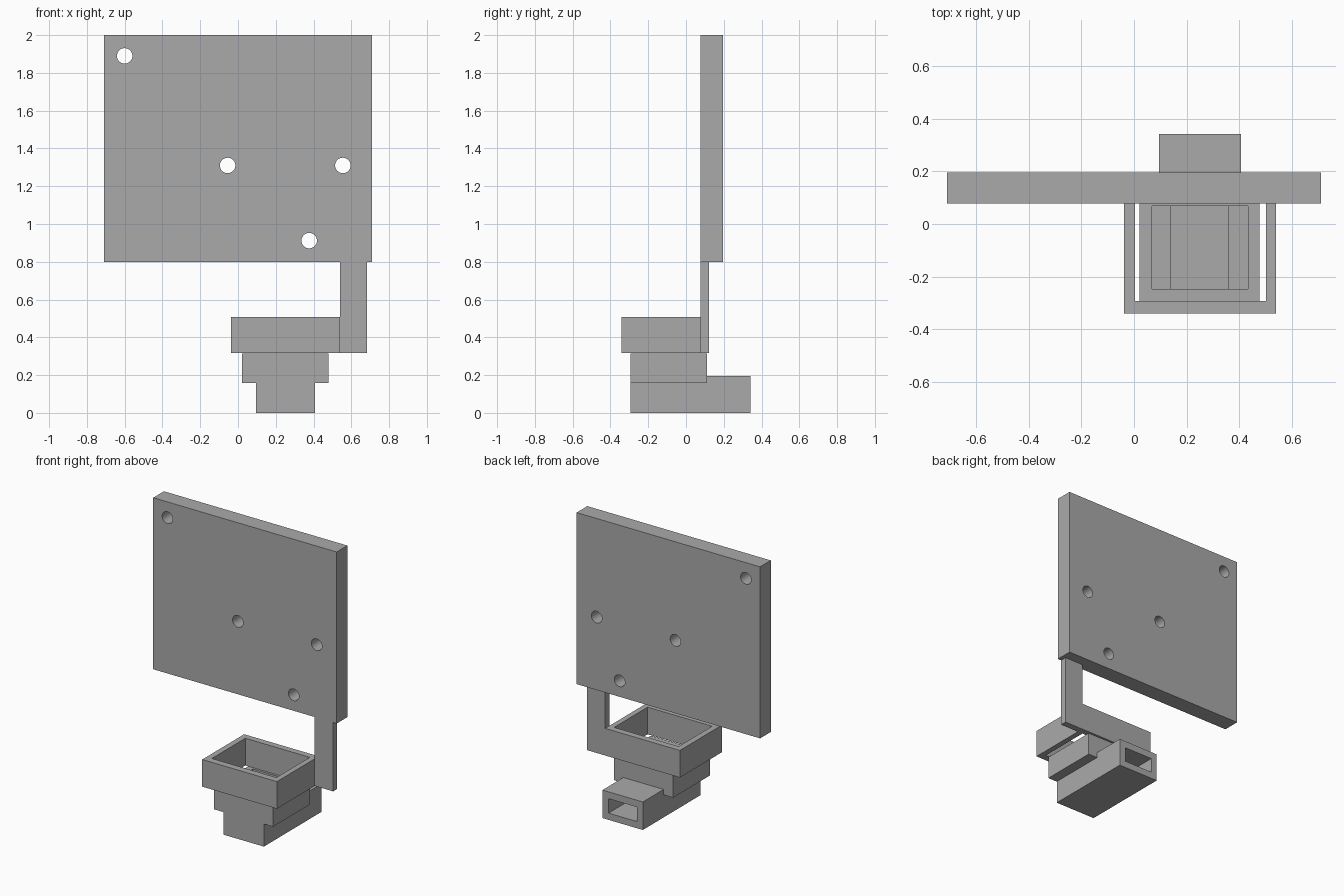
import bpy
import bmesh
from mathutils import Vector

if "Cube" in bpy.data.objects:
    bpy.data.objects.remove(bpy.data.objects["Cube"], do_unlink=True)

grey = bpy.data.materials.new("plain grey")
grey.use_nodes = True
color = (0.4, 0.4, 0.4, 1)
grey.diffuse_color = color
grey.node_tree.nodes["Principled BSDF"].inputs["Base Color"].default_value = color


def prism(name, profile, axis, low, high):
    """Extrude a closed 2D profile along the y or z axis."""
    def place(a, b, c):
        return Vector((a, c, b)) if axis == "y" else Vector((a, b, c))
    bm = bmesh.new()
    face = bm.faces.new([bm.verts.new(place(a, b, low)) for a, b in profile])
    moved = bmesh.ops.extrude_face_region(bm, geom=[face])["geom"]
    verts = [v for v in moved if isinstance(v, bmesh.types.BMVert)]
    bmesh.ops.translate(bm, verts=verts, vec=place(0, 0, high - low))
    bmesh.ops.recalc_face_normals(bm, faces=bm.faces)
    mesh = bpy.data.meshes.new(name)
    bm.to_mesh(mesh)
    bm.free()
    mesh.materials.append(grey)
    obj = bpy.data.objects.new(name, mesh)
    bpy.context.collection.objects.link(obj)
    return obj


def box(name, x, y, z):
    corners = [(x[0], y[0]), (x[1], y[0]), (x[1], y[1]), (x[0], y[1])]
    return prism(name, corners, "z", *z)


def combine(target, tool, operation):
    """Apply a boolean and discard the tool object."""
    mod = target.modifiers.new(operation.lower(), "BOOLEAN")
    mod.operation = operation
    mod.solver = "EXACT"
    mod.object = tool
    bpy.context.view_layer.objects.active = target
    bpy.ops.object.modifier_apply(modifier=mod.name)
    bpy.data.objects.remove(tool, do_unlink=True)


# Large mounting plate with four through holes
plate = box("mounting_plate", (-0.71, 0.71), (0.077, 0.195), (0.8, 2))
for x, z in [(-0.6, 1.89), (-0.055, 1.31), (0.555, 1.31), (0.377, 0.912)]:
    bpy.ops.mesh.primitive_cylinder_add(
        vertices=32, radius=0.041, depth=0.5, location=(x, 0.13, z), rotation=(1.5708, 0, 0))
    drill = bpy.context.object
    drill.data.materials.append(grey)
    combine(plate, drill, "DIFFERENCE")

# L-shaped strap hanging from the plate and closing the back of the collar
prism("hanging_strap",
      [(-0.038, 0.318), (0.682, 0.318), (0.682, 0.8), (0.54, 0.8), (0.54, 0.508), (-0.038, 0.508)],
      "y", 0.077, 0.122)

# Open collar around the hopper
prism("collar",
      [(-0.038, 0.077), (-0.038, -0.341), (0.54, -0.341), (0.54, 0.077),
       (0.502, 0.077), (0.502, -0.293), (0.003, -0.293), (0.003, 0.077)],
      "z", 0.318, 0.508)

# Stepped hopper joined to the outlet duct
hopper = box("hopper_and_duct", (0.021, 0.478), (-0.295, 0.112), (0.158, 0.314))
combine(hopper, box("duct", (0.095, 0.407), (-0.295, 0.342), (0, 0.196)), "UNION")

# Hollow out the hopper mouth, the slot below it and the duct
for x, y, z in [((0.068, 0.433), (-0.247, 0.068), (0.2, 0.4)),
                ((0.14, 0.36), (-0.247, 0.068), (0.1, 0.3)),
                ((0.14, 0.36), (-0.247, 0.5), (0.047, 0.148))]:
    combine(hopper, box("cutter", x, y, z), "DIFFERENCE")
